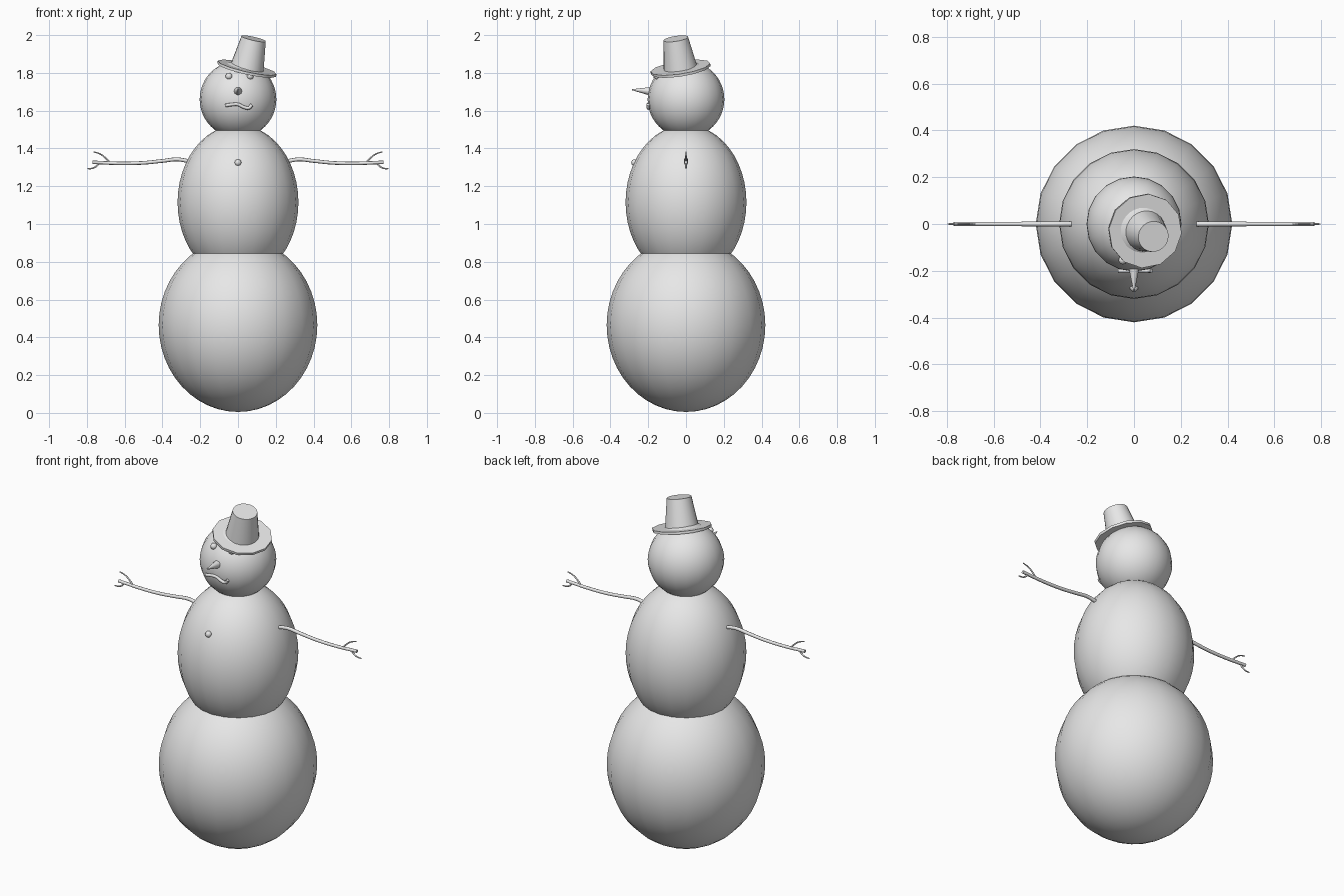
import bpy, math
from mathutils import Vector

if "Cube" in bpy.data.objects:
    bpy.data.objects.remove(bpy.data.objects["Cube"])

grey = bpy.data.materials.new("plain grey")
grey.diffuse_color = (0.8, 0.8, 0.8, 1)
grey.use_nodes = True
grey.node_tree.nodes["Principled BSDF"].inputs["Base Color"].default_value = grey.diffuse_color


def finish(name, angle=40):
    ob = bpy.context.object
    ob.name = name
    ob.data.materials.clear()
    ob.data.materials.append(grey)
    bpy.ops.object.shade_smooth_by_angle(angle=math.radians(angle))
    return ob


def ball(name, loc, r, rz=None, segs=20, rings=24):
    bpy.ops.mesh.primitive_uv_sphere_add(segments=segs, ring_count=rings, radius=1, location=loc)
    bpy.context.object.scale = (r, r, rz or r)
    bpy.ops.object.transform_apply(location=False, rotation=False, scale=True)
    return finish(name)


def cone(name, a, b, r1, r2, sides):
    # Tapered round part running from point a to point b
    a, b = Vector(a), Vector(b)
    bpy.ops.mesh.primitive_cone_add(vertices=sides, radius1=r1, radius2=r2,
                                    depth=(b - a).length, location=(a + b) / 2,
                                    rotation=(b - a).to_track_quat('Z', 'Y').to_euler())
    return finish(name)


def tube(name, pts, r, taper=1.0):
    # Smooth rod through the points, thinning towards its end
    cu = bpy.data.curves.new(name, 'CURVE')
    cu.dimensions = '3D'
    cu.bevel_depth = r
    cu.bevel_resolution = 2
    cu.resolution_u = 6
    cu.use_fill_caps = True
    sp = cu.splines.new('BEZIER')
    sp.bezier_points.add(len(pts) - 1)
    for i, (bp, p) in enumerate(zip(sp.bezier_points, pts)):
        bp.co = p
        bp.handle_left_type = bp.handle_right_type = 'AUTO'
        bp.radius = 1 + (taper - 1) * i / (len(pts) - 1)
    ob = bpy.data.objects.new(name, cu)
    bpy.context.collection.objects.link(ob)
    bpy.ops.object.select_all(action='DESELECT')
    ob.select_set(True)
    bpy.context.view_layer.objects.active = ob
    bpy.ops.object.convert(target='MESH')
    return finish(name, 50)


# Three stacked snowballs
ball("lower_body", (0, 0, 0.465), 0.42, 0.46)
ball("middle_body", (0, 0, 1.115), 0.32, 0.41)
ball("head", (0, 0, 1.66), 0.203)

# Eyes and chest button
ball("left_eye", (-0.048, -0.155, 1.782), 0.018, segs=12, rings=8)
ball("right_eye", (0.064, -0.15, 1.782), 0.018, segs=12, rings=8)
ball("button", (0, -0.272, 1.325), 0.018, segs=12, rings=8)

# Nose and crooked mouth
cone("nose", (0, -0.185, 1.702), (0, -0.285, 1.711), 0.023, 0.003, 12)
tube("mouth", [(-0.068, -0.2, 1.627), (-0.035, -0.2, 1.632), (0.0, -0.2, 1.633),
               (0.03, -0.2, 1.619), (0.058, -0.2, 1.615), (0.074, -0.2, 1.632)], 0.009)

# Tilted hat: thin brim and tapered crown share one axis
axis = Vector((0.225, -0.155, 1)).normalized()
base = Vector((0.047, -0.029, 1.822))
cone("hat_brim", base - axis * 0.007, base + axis * 0.007, 0.16, 0.16, 12)
cone("hat_crown", base, base + axis * 0.165, 0.09, 0.066, 24)

# Stick arms with two twig fingers each
for side, s in (("left", -1), ("right", 1)):
    def path(*xz):
        return [(s * x, 0, z) for x, z in xz]
    tube(side + "_arm", path((0.268, 1.334), (0.32, 1.342), (0.40, 1.334), (0.50, 1.324),
                             (0.62, 1.321), (0.77, 1.327)), 0.0105, 0.85)
    tube(side + "_upper_finger", path((0.68, 1.326), (0.70, 1.348), (0.73, 1.371), (0.765, 1.382)),
         0.005, 0.6)
    tube(side + "_lower_finger", path((0.735, 1.322), (0.755, 1.302), (0.775, 1.294), (0.797, 1.293)),
         0.005, 0.6)
